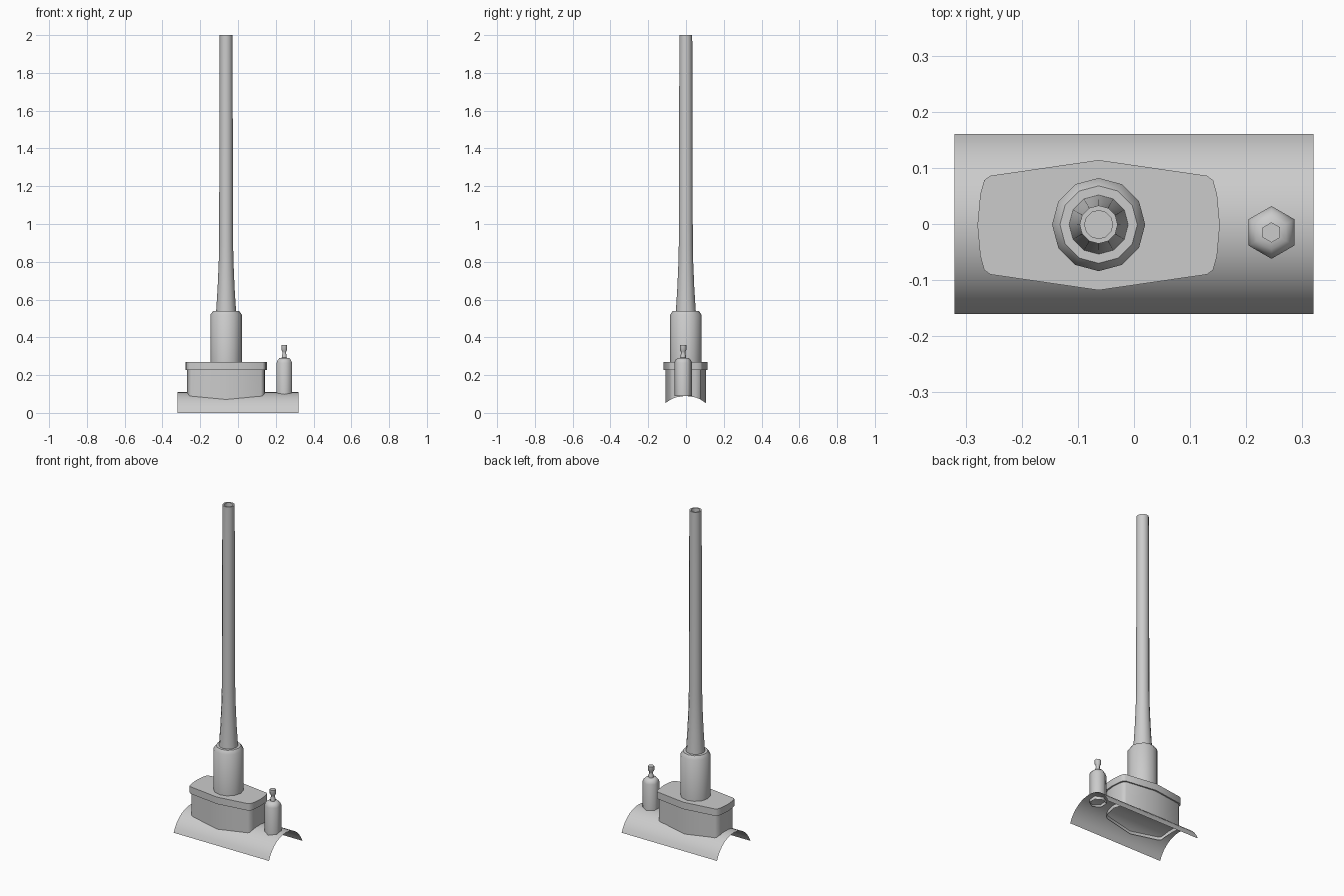
import bpy, bmesh, math
from math import pi, sin, cos, sqrt

if "Cube" in bpy.data.objects:
    bpy.data.objects.remove(bpy.data.objects["Cube"])

CX = -0.063          # axis of the housing and mast
W, H = 0.16, 0.11    # half width and rise of the curved base
R = (W * W + H * H) / (2 * H)


def base_z(y):
    return H - R + sqrt(max(R * R - y * y, 0))


def build(name, rings, angle, cap_start=False, cap_end=True, closed=True):
    """Skin a list of point rings into one mesh."""
    bm = bmesh.new()
    vs = [[bm.verts.new(p) for p in ring] for ring in rings]
    n = len(vs[0])
    for a, b in zip(vs, vs[1:]):
        for i in range(n if closed else n - 1):
            j = (i + 1) % n
            bm.faces.new((a[i], a[j], b[j], b[i]))
    if cap_start:
        bm.faces.new(vs[0][::-1])
    if cap_end:
        bm.faces.new(vs[-1])
    me = bpy.data.meshes.new(name)
    bm.to_mesh(me)
    bm.free()
    ob = bpy.data.objects.new(name, me)
    bpy.context.collection.objects.link(ob)
    bpy.ops.object.select_all(action='DESELECT')
    ob.select_set(True)
    bpy.context.view_layer.objects.active = ob
    bpy.ops.object.shade_smooth_by_angle(angle=math.radians(angle))
    return ob


def lathe(name, x, y, sides, profile, angle, cap_start=False):
    rings = [[(x + r * cos(pi / 2 + 2 * pi * i / sides),
               y + r * sin(pi / 2 + 2 * pi * i / sides), z)
              for i in range(sides)] for r, z in profile]
    return build(name, rings, angle, cap_start)


# Curved base sheet, single thickness
half = math.asin(W / R)
arc = [(R * sin(t), H - R + R * cos(t))
       for t in (-half + 2 * half * i / 14 for i in range(15))]
build("curved_base", [[(x, y, z) for y, z in arc] for x in (0.32, -0.32)],
      40, cap_end=False, closed=False)

# Housing with overhanging lid: one quarter outline mirrored both ways
quarter = [(0.216, 0.0), (0.211, 0.055), (0.204, 0.080), (0.193, 0.088), (0.0, 0.116)]
upper = quarter + [(-x, y) for x, y in quarter[-2::-1]]
outline = upper + [(x, -y) for x, y in upper[-2:0:-1]]


def ring(inset, z=None):
    sx, sy = 1 - inset / 0.216, 1 - inset / 0.116
    return [(CX + x * sx, y * sy - 0.002,
             base_z(y * sy) - 0.02 if z is None else z) for x, y in outline]


build("housing", [ring(0.009), ring(0.009, 0.228)], 40, cap_end=False)
build("housing_lid", [ring(0.009, 0.228), ring(0, 0.228), ring(0, 0.27)], 40)

# Mast socket
lathe("mast_socket", CX, -0.001, 12,
      [(0.083, 0.265), (0.083, 0.52), (0.069, 0.54), (0.045, 0.54)], 40)

# Tapered hollow mast
lathe("mast", CX, -0.001, 12,
      [(0.053, 0.535), (0.045, 0.66), (0.039, 0.80), (0.037, 0.90),
       (0.034, 2.0), (0.025, 2.0), (0.025, 1.93)], 35)

# Small bottle-shaped fitting beside the housing
lathe("side_fitting", 0.245, -0.015, 6,
      [(0.047, 0.09), (0.047, 0.265), (0.041, 0.28), (0.030, 0.29),
       (0.015, 0.292), (0.014, 0.305), (0.011, 0.315), (0.012, 0.325),
       (0.018, 0.335), (0.018, 0.36)], 65)
